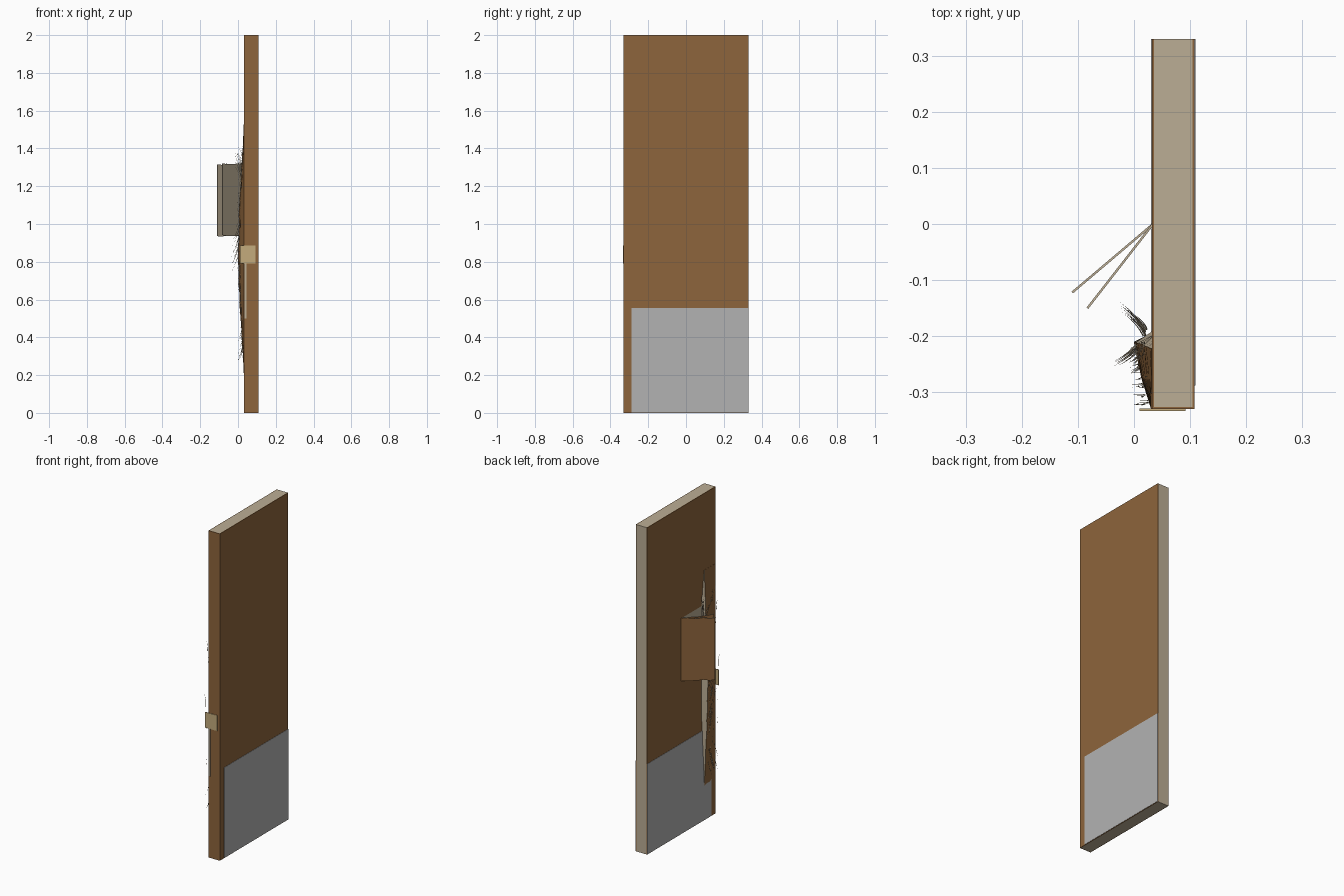
import bpy, bmesh, math, random
from mathutils import Vector

if "Cube" in bpy.data.objects:
    bpy.data.objects.remove(bpy.data.objects["Cube"])

random.seed(7)


def material(name, rgb):
    m = bpy.data.materials.new(name)
    m.diffuse_color = (*rgb, 1)
    m.use_nodes = True
    m.node_tree.nodes["Principled BSDF"].inputs["Base Color"].default_value = m.diffuse_color
    return m


BROWN = material("brown_veneer", (0.27, 0.13, 0.045))
RAW = material("raw_wood", (0.50, 0.42, 0.30))
BRASS = material("dull_brass", (0.55, 0.41, 0.20))
METAL = material("steel", (0.45, 0.45, 0.45))


def make(name, bm, *mats):
    bmesh.ops.recalc_face_normals(bm, faces=bm.faces)
    me = bpy.data.meshes.new(name)
    bm.to_mesh(me)
    bm.free()
    ob = bpy.data.objects.new(name, me)
    bpy.context.collection.objects.link(ob)
    for m in mats:
        me.materials.append(m)
    return ob


def box(name, x, y, z, mat):
    bm = bmesh.new()
    bmesh.ops.create_cube(bm, size=1)
    for v in bm.verts:
        v.co = [(r[0] if c < 0 else r[1]) for r, c in zip((x, y, z), v.co)]
    return make(name, bm, mat)


def sheet(name, pts, x0, x1, mat):
    """Extrude a (y, z) outline along x."""
    bm = bmesh.new()
    f = bm.faces.new([bm.verts.new((x0, y, z)) for y, z in pts])
    r = bmesh.ops.extrude_face_region(bm, geom=[f])
    for v in r["geom"]:
        if isinstance(v, bmesh.types.BMVert):
            v.co.x = x1
    return make(name, bm, mat)


# Door leaf: raw core with veneered faces and lock edge
box("door_core", (0.036, 0.104), (-0.326, 0.33), (0, 2), RAW)
box("right_veneer", (0.104, 0.108), (-0.33, 0.33), (0, 2), BROWN)
box("edge_veneer", (0.036, 0.104), (-0.33, -0.326), (0, 2), BROWN)
sheet("left_veneer", [(-0.33, 0), (0.33, 0), (0.33, 2), (-0.33, 2), (-0.33, 1.53),
                      (-0.22, 1.53), (-0.195, 1.32), (0.0, 1.32), (-0.02, 0.94),
                      (-0.195, 0.93), (-0.22, 0.2), (-0.33, 0.2)], 0.032, 0.036, BROWN)

# Kick plates
box("right_kick_plate", (0.108, 0.1095), (-0.288, 0.33), (0.002, 0.555), METAL)
box("left_kick_plate", (0.0305, 0.032), (-0.288, 0.33), (0.002, 0.555), METAL)

# Bowed, split strip along the lock edge
def bulge(z):
    t = (z - 0.2) / 1.33
    return max(0.0, math.sin(math.pi * t)) ** 1.2


bm = bmesh.new()
rings = []
N = 22
for i in range(N + 1):
    z = 0.2 + 1.33 * i / N
    b = bulge(z)
    j = random.uniform(-0.004, 0.004) * b
    rings.append([bm.verts.new(c) for c in (
        (0.036, -0.215 + 0.025 * b + j, z),
        (0.031 - 0.028 * b + j, -0.222 + 0.012 * b, z),
        (0.031 - 0.018 * b, -0.275, z),
        (0.0305, -0.33, z),
        (0.036, -0.33, z))])
for a, b in zip(rings, rings[1:]):
    for k in range(5):
        f = bm.faces.new((a[k], a[(k + 1) % 5], b[(k + 1) % 5], b[k]))
        f.material_index = 0 if k in (1, 2, 3) else 1
bm.faces.new(rings[0])
bm.faces.new(rings[-1])
make("bowed_strip", bm, BROWN, RAW)


# Peeled veneer flaps, brown on the door's outer side and raw inside
def flap(name, tip, z0, z1):
    bm = bmesh.new()
    hinge = Vector((0.034, 0.0))
    tip = Vector(tip)
    d = (tip - hinge).normalized()
    n = Vector((d.y, -d.x)) * 0.002
    if n.y < 0:
        n = -n
    cols = []
    for i in range(7):
        t = i / 6
        p = hinge.lerp(tip, t)
        dz = random.uniform(-0.004, 0.004)
        lo = 0.94 + (z0 - 0.94) * t + dz
        hi = 1.32 + (z1 - 1.32) * t + dz
        cols.append([bm.verts.new((q.x, q.y, z)) for q, z in
                     ((p + n, lo), (p + n, hi), (p - n, hi), (p - n, lo))])
    for a, b in zip(cols, cols[1:]):
        for k in range(4):
            f = bm.faces.new((a[k], a[(k + 1) % 4], b[(k + 1) % 4], b[k]))
            f.material_index = 0 if k == 0 else 1
    bm.faces.new(cols[0])
    bm.faces.new(cols[-1]).material_index = 1
    make(name, bm, BROWN, RAW)


flap("peeled_flap_outer", (-0.110, -0.122), 0.935, 1.315)
flap("peeled_flap_inner", (-0.083, -0.150), 0.94, 1.32)


# Splinters: tapered, curved slivers
def splinter(bm, root, tip, bend, r):
    root, tip = Vector(root), Vector(tip)
    prev = None
    for i in range(4):
        t = i / 4
        c = root.lerp(tip, t) + Vector(bend) * (t * (1 - t))
        w = r * (1 - t)
        ring = [bm.verts.new(c + Vector(o) * w) for o in
                ((1, 0, 0), (-0.5, 0.9, 0), (-0.5, -0.9, 0))]
        if prev:
            for k in range(3):
                bm.faces.new((prev[k], prev[(k + 1) % 3], ring[(k + 1) % 3], ring[k]))
        else:
            bm.faces.new(ring)
        prev = ring
    end = bm.verts.new(tip)
    for k in range(3):
        bm.faces.new((prev[k], prev[(k + 1) % 3], end))


def splinters(name, count, zr, yr, reach, drift, rise):
    bm = bmesh.new()
    for i in range(count):
        z = random.uniform(*zr)
        y = random.uniform(*yr)
        x = 0.031 - 0.024 * bulge(z)
        s = random.uniform(0.4, 1)
        splinter(bm, (x, y, z), (x - reach * s, y + drift * s, z + rise * s),
                 (0.02, 0, 0.02), random.uniform(0.0012, 0.0025))
    make(name, bm, RAW)


splinters("upper_splinters", 14, (1.2, 1.35), (-0.20, -0.185), 0.045, 0.05, 0.11)
splinters("middle_splinters", 14, (0.95, 1.3), (-0.23, -0.21), 0.02, -0.03, 0.12)
splinters("hanging_splinters", 14, (0.85, 1.05), (-0.23, -0.21), 0.045, -0.035, -0.12)
splinters("lower_splinters", 18, (0.4, 0.85), (-0.26, -0.21), 0.022, -0.015, 0.10)
splinters("bottom_splinters", 12, (0.25, 0.45), (-0.32, -0.25), 0.03, 0.0, -0.09)
splinters("edge_splinters", 12, (0.4, 1.4), (-0.325, -0.26), 0.012, -0.002, 0.08)

# Latch plate and the long strip below it
box("latch_plate", (0.010, 0.092), (-0.333, -0.329), (0.79, 0.885), BRASS)
box("edge_sliver", (0.034, 0.044), (-0.332, -0.329), (0.50, 0.79), RAW)
